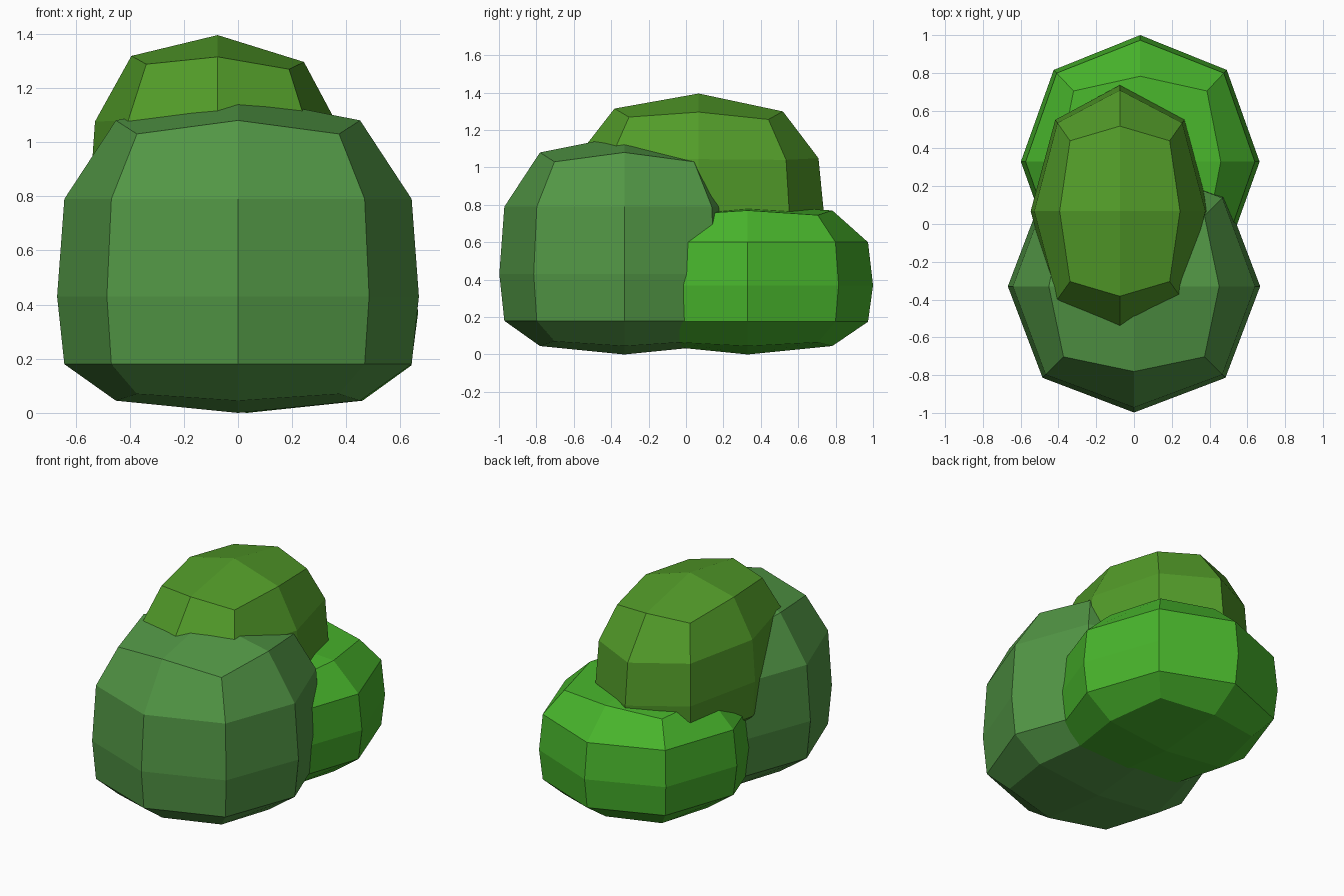
import bpy, bmesh, math

if "Cube" in bpy.data.objects:
    bpy.data.objects.remove(bpy.data.objects["Cube"])


def clump(name, centre, rx, ry, base, rings, peak, colour, tilt=(0, 0)):
    """Faceted leaf clump: 8-sided rings, closed by 2x2 quad caps.
    rings: (z, straight radius, corner radius, corner z) with radii as fractions."""
    bm = bmesh.new()
    cx, cy = centre

    def vert(x, y, z):
        return bm.verts.new((cx + x, cy + y, z + tilt[0] * x + tilt[1] * y))

    loops = []
    for z, r_mid, r_corner, z_corner in rings:
        loop = []
        for i in range(8):
            a = i * math.pi / 4
            r, h = (r_corner, z_corner) if i % 2 else (r_mid, z)
            loop.append(vert(rx * r * math.cos(a), ry * r * math.sin(a), h))
        loops.append(loop)
    # side bands
    for lo, hi in zip(loops, loops[1:]):
        for i in range(8):
            j = (i + 1) % 8
            bm.faces.new((lo[i], lo[j], hi[j], hi[i]))
    # caps
    for loop, z in ((loops[0], base), (loops[-1], peak)):
        c = vert(0, 0, z)
        for i in range(0, 8, 2):
            bm.faces.new((c, loop[i], loop[i + 1], loop[(i + 2) % 8]))
    bmesh.ops.recalc_face_normals(bm, faces=bm.faces)
    mesh = bpy.data.meshes.new(name)
    bm.to_mesh(mesh)
    bm.free()
    mat = bpy.data.materials.new(name + "_green")
    mat.diffuse_color = (*colour, 1)
    mat.use_nodes = True
    mat.node_tree.nodes["Principled BSDF"].inputs["Base Color"].default_value = mat.diffuse_color
    mesh.materials.append(mat)
    bpy.context.collection.objects.link(bpy.data.objects.new(name, mesh))


def rings(z1, z2, z3, z4, z5, drop_lo, drop_hi):
    return [(z1, 0.675, 0.79, z1 + drop_lo), (z2, 0.96, 0.99, z2),
            (z3, 1.0, 1.025, z3), (z4, 0.96, 0.99, z4),
            (z5, 0.675, 0.79, z5 - drop_hi)]


# tall front clump
clump("front_bush", (0, -0.33), 0.668, 0.668, 0.0,
      rings(0.045, 0.18, 0.43, 0.79, 1.08, 0.025, 0.05), 1.17, (0.085, 0.31, 0.06))
# low back clump
clump("back_bush", (0.033, 0.33), 0.632, 0.67, 0.0,
      rings(0.045, 0.175, 0.37, 0.6, 0.77, 0.02, 0.025), 0.795, (0.065, 0.46, 0.025))
# upper clump, slightly tilted
clump("top_bush", (-0.075, 0.068), 0.472, 0.667, 0.38,
      rings(0.43, 0.56, 0.79, 1.06, 1.307, 0.03, 0.035), 1.395, (0.085, 0.33, 0.022),
      tilt=(-0.035, -0.017))
